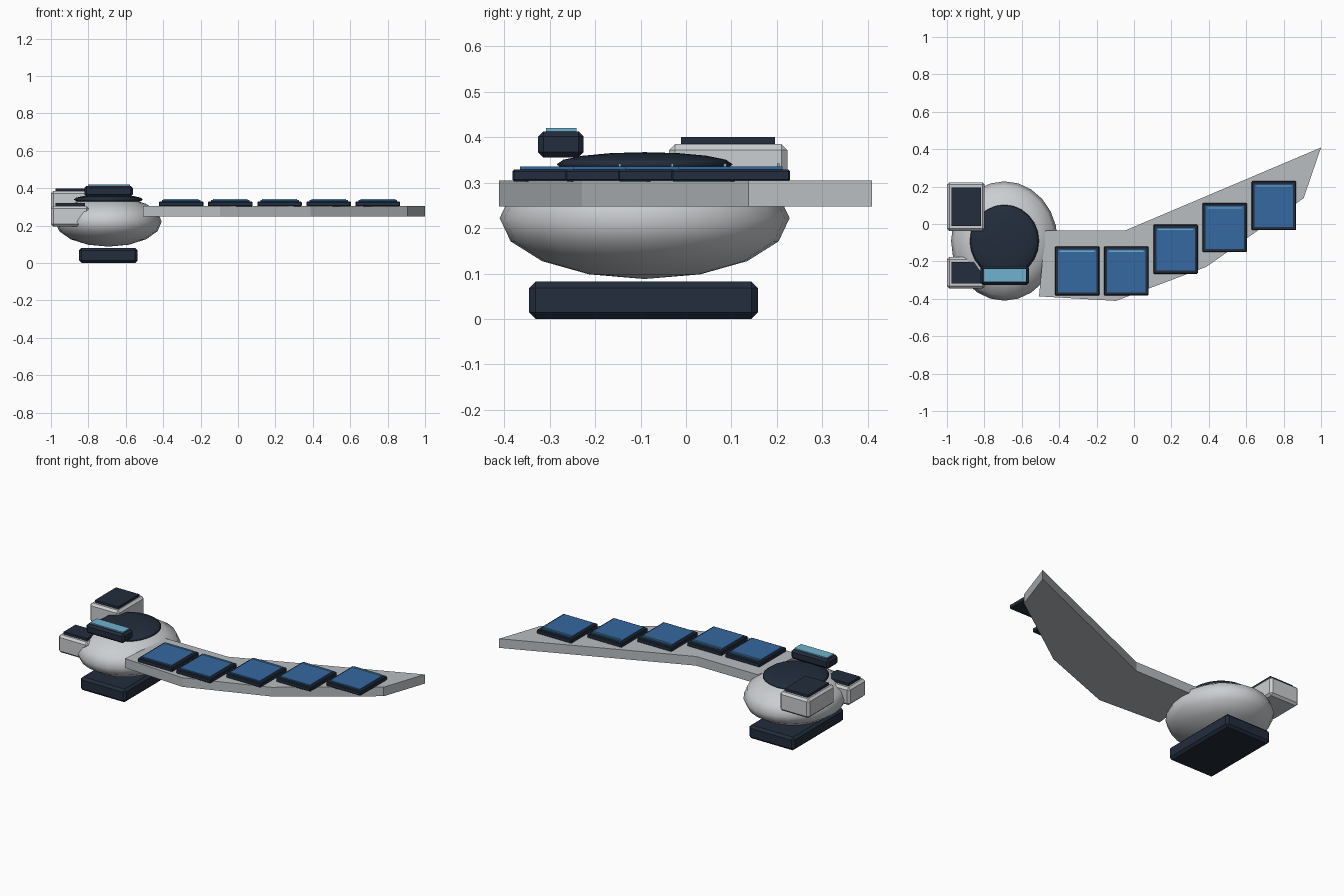
import bpy, bmesh, math

if "Cube" in bpy.data.objects:
    bpy.data.objects.remove(bpy.data.objects["Cube"])


def material(name, rgb):
    m = bpy.data.materials.new(name)
    m.diffuse_color = (*rgb, 1)
    m.use_nodes = True
    m.node_tree.nodes["Principled BSDF"].inputs["Base Color"].default_value = m.diffuse_color
    return m


SHELL = material("shell_grey", (0.60, 0.62, 0.64))
DECK = material("deck_grey", (0.48, 0.51, 0.53))
DARK = material("dark_navy", (0.016, 0.026, 0.045))
BLUE = material("panel_blue", (0.035, 0.14, 0.35))
CYAN = material("light_cyan", (0.16, 0.45, 0.62))


def finish(bm, name, mat):
    bmesh.ops.recalc_face_normals(bm, faces=bm.faces)
    me = bpy.data.meshes.new(name)
    bm.to_mesh(me)
    bm.free()
    me.materials.append(mat)
    ob = bpy.data.objects.new(name, me)
    bpy.context.collection.objects.link(ob)
    return ob


def box(name, x, y, z, mat, chamfer=0):
    """Box from (min, max) ranges, with optional single-step chamfer."""
    bm = bmesh.new()
    bmesh.ops.create_cube(bm, size=1)
    for v in bm.verts:
        v.co = [r[0] if c < 0 else r[1] for c, r in zip(v.co, (x, y, z))]
    if chamfer:
        bmesh.ops.bevel(bm, geom=bm.edges[:], offset=chamfer, segments=1, affect='EDGES')
    return finish(bm, name, mat)


def ellipsoid(name, centre, radii, segments, rings, mat):
    bm = bmesh.new()
    bmesh.ops.create_uvsphere(bm, u_segments=segments, v_segments=rings, radius=1)
    for v in bm.verts:
        v.co = [c + r * p for c, r, p in zip(centre, radii, v.co)]
    for f in bm.faces:
        f.smooth = True
    return finish(bm, name, mat)


# Rounded hull, its dark cap and the base block
ellipsoid("hull", (-0.693, -0.091, 0.222), (0.285, 0.319, 0.134), 24, 8, SHELL)
ellipsoid("hull_cap", (-0.693, -0.091, 0.34), (0.185, 0.194, 0.027), 24, 8, DARK)
box("base_block", (-0.85, -0.537), (-0.345, 0.158), (0, 0.082), DARK, 0.014)

# Sensor bar on the cap with a lit top
box("sensor_bar", (-0.822, -0.562), (-0.326, -0.225), (0.355, 0.413), DARK, 0.012)
box("sensor_light", (-0.803, -0.577), (-0.308, -0.241), (0.412, 0.42), CYAN)

# Side pods with dark lids
for name, y, z in (("rear", (-0.037, 0.223), (0.267, 0.385)),
                   ("front", (-0.345, -0.176), (0.195, 0.305))):
    box(name + "_pod", (-1.0, -0.798), y, z, SHELL, 0.013)
    box(name + "_pod_lid", (-0.977, -0.817), (y[0] + 0.026, y[1] - 0.027),
        (z[1] - 0.002, z[1] + 0.015), DARK)

# Swept arm: extruded outline
outline = [(-0.508, -0.387), (-0.096, -0.411), (0.387, -0.229), (0.907, 0.138),
           (1.0, 0.409), (-0.046, -0.034), (-0.474, -0.034)]
bm = bmesh.new()
base = bm.faces.new([bm.verts.new((x, y, 0.248)) for x, y in outline])
top = bmesh.ops.extrude_face_region(bm, geom=[base])["geom"]
bmesh.ops.translate(bm, vec=(0, 0, 0.057),
                    verts=[g for g in top if isinstance(g, bmesh.types.BMVert)])
finish(bm, "swept_arm", DECK)

# Solar panels: frame, blue cell plate and thin light strip
for i, cy in enumerate((-0.251, -0.251, -0.135, -0.019, 0.098)):
    cx = -0.304 + 0.263 * i
    box(f"panel_frame_{i}", (cx - 0.119, cx + 0.119), (cy - 0.131, cy + 0.131),
        (0.303, 0.329), DARK, 0.004)
    box(f"panel_cell_{i}", (cx - 0.103, cx + 0.103), (cy - 0.114, cy + 0.114),
        (0.328, 0.336), BLUE)
    box(f"panel_strip_{i}", (cx - 0.093, cx + 0.093), (cy + 0.102, cy + 0.108),
        (0.335, 0.342), CYAN)
